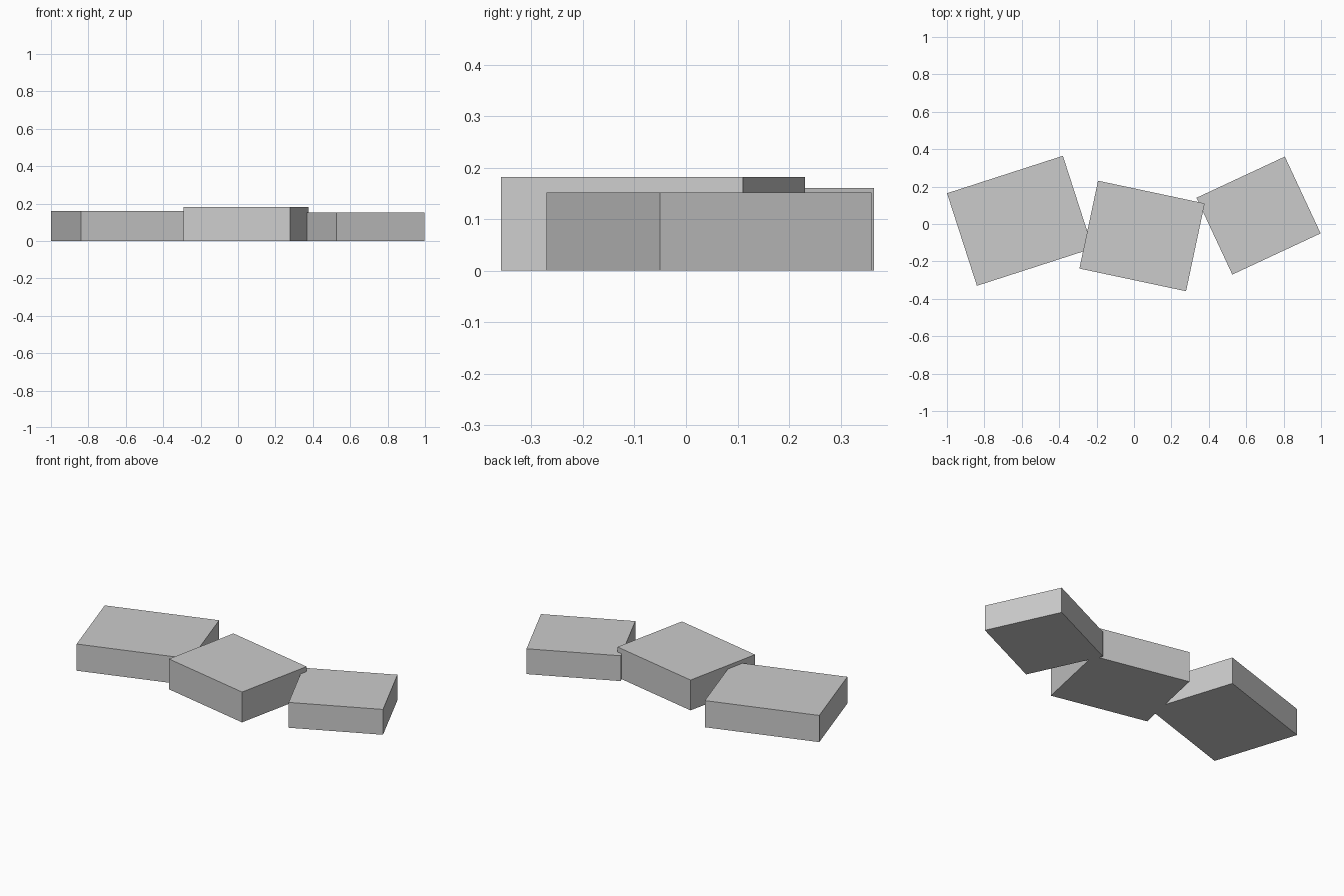
import bpy
from math import radians

if "Cube" in bpy.data.objects:
    bpy.data.objects.remove(bpy.data.objects["Cube"])


def slab(name, x, y, size, angle):
    """Flat rectangular slab standing on z = 0, turned about z."""
    bpy.ops.mesh.primitive_cube_add(size=1, location=(x, y, size[2] / 2),
                                    rotation=(0, 0, radians(angle)))
    ob = bpy.context.object
    ob.name = name
    ob.scale = size
    bpy.ops.object.transform_apply(location=False, rotation=False, scale=True)
    return ob


# Three overlapping paving slabs in a zigzag row
slab("left_slab", -0.61, 0.017, (0.651, 0.52, 0.16), 17.9)
slab("middle_slab", 0.043, -0.064, (0.583, 0.48, 0.182), -12)
slab("right_slab", 0.666, 0.045, (0.521, 0.453, 0.152), 25)
